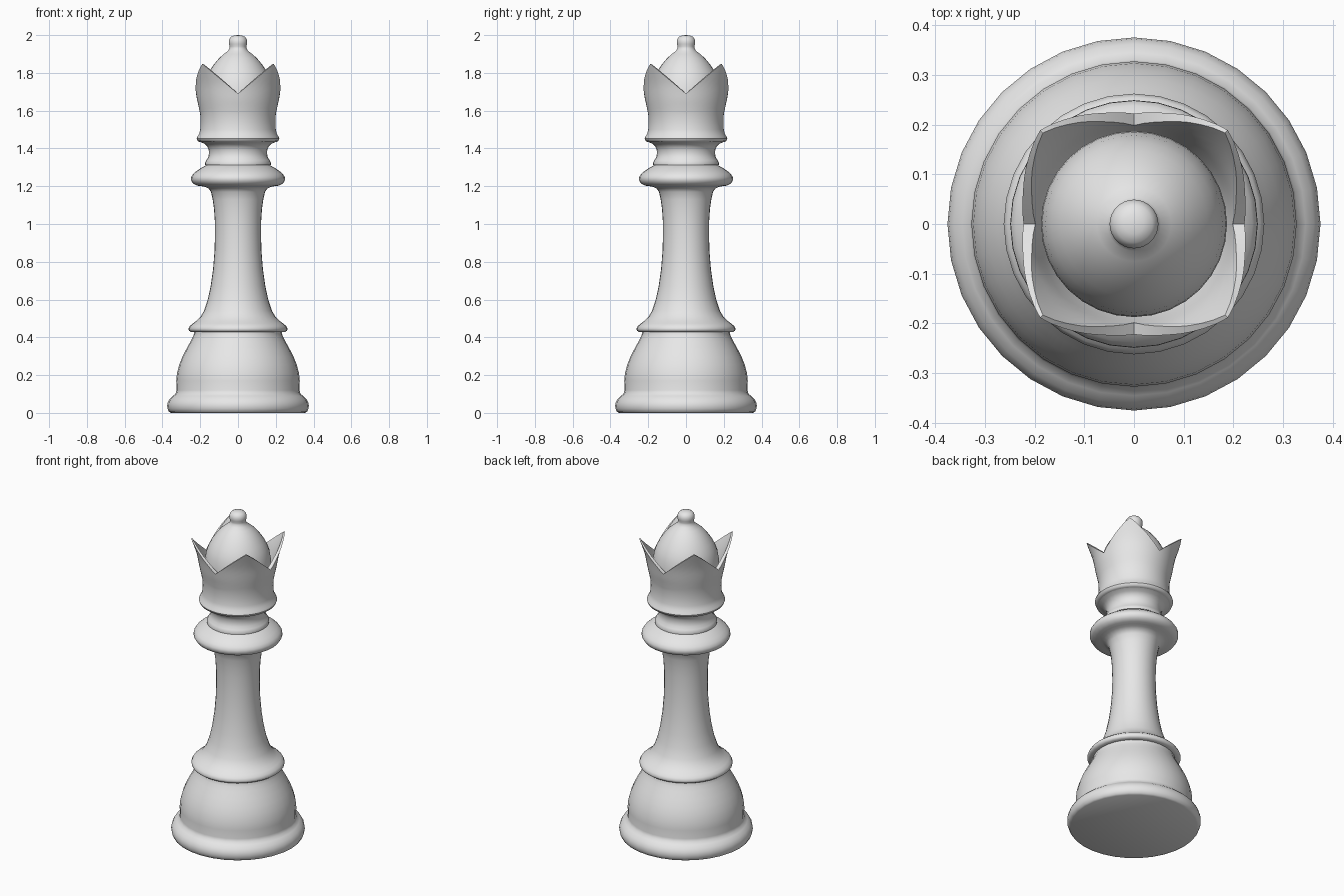
import bpy, bmesh, math

mat = bpy.data.materials.new("light grey")
mat.diffuse_color = (0.8, 0.8, 0.8, 1)


def lathe(name, profile, sides=32):
    """Turn a profile (points r, z, or a function of the angle) about z."""
    at = profile if callable(profile) else (lambda a: profile)
    bm = bmesh.new()
    cols = []
    for i in range(sides):
        a = 2 * math.pi * i / sides
        cols.append([bm.verts.new((r * math.cos(a), r * math.sin(a), z)) for r, z in at(a)])
    for i in range(sides):
        p, q = cols[i], cols[(i + 1) % sides]
        for j in range(len(p) - 1):
            bm.faces.new((p[j], q[j], q[j + 1], p[j + 1]))
    bmesh.ops.remove_doubles(bm, verts=bm.verts, dist=1e-5)
    bmesh.ops.recalc_face_normals(bm, faces=bm.faces)
    me = bpy.data.meshes.new(name)
    bm.to_mesh(me)
    bm.free()
    me.materials.append(mat)
    ob = bpy.data.objects.new(name, me)
    bpy.context.collection.objects.link(ob)
    bpy.ops.object.select_all(action='DESELECT')
    ob.select_set(True)
    bpy.context.view_layer.objects.active = ob
    bpy.ops.object.shade_smooth_by_angle(angle=math.radians(42))
    return ob


def interp(pts, z):
    """Radius at height z along a list of (r, z) points."""
    for (r0, z0), (r1, z1) in zip(pts, pts[1:]):
        if z <= z1:
            return r0 + (r1 - r0) * (z - z0) / (z1 - z0)
    return pts[-1][0]


# Foot and bell-shaped base
lathe("base", [(0, 0), (.355, 0), (.366, .006), (.373, .022), (.375, .038), (.372, .055),
               (.362, .074), (.345, .09), (.33, .102), (.326, .12), (.327, .17), (.323, .21),
               (.311, .255), (.295, .295), (.275, .335), (.253, .375), (.24, .40),
               (.232, .42), (.232, .43)])

# Lower ring and waisted stem
lathe("stem", [(.228, .428), (.25, .428), (.26, .436), (.262, .446), (.255, .46), (.24, .473),
               (.22, .487), (.198, .51), (.18, .54), (.16, .60), (.145, .67), (.132, .76),
               (.124, .86), (.122, .95), (.123, 1.02), (.127, 1.08), (.134, 1.13),
               (.143, 1.17), (.155, 1.187), (.175, 1.197), (.21, 1.203)])

# Collar
lathe("collar", [(.15, 1.195), (.215, 1.203), (.238, 1.214), (.249, 1.232), (.248, 1.248),
                 (.238, 1.264), (.22, 1.28), (.198, 1.295), (.175, 1.308), (.165, 1.312)])

# Neck below the crown
lathe("neck", [(.16, 1.31), (.174, 1.312), (.175, 1.323), (.168, 1.337), (.158, 1.352),
               (.154, 1.372), (.155, 1.392), (.162, 1.41), (.176, 1.424), (.198, 1.434)])

# Crown: flared wall with four V notches, tips on the diagonals
FLARE = [(.2, 1.58), (.208, 1.62), (.217, 1.66), (.222, 1.69), (.231, 1.74), (.25, 1.80), (.268, 1.85)]
FOOT = [(.17, 1.432), (.203, 1.434), (.214, 1.44), (.219, 1.452), (.214, 1.464), (.206, 1.477),
        (.2, 1.5), (.198, 1.54)]


def crown_profile(a):
    off = abs((a + math.pi / 4) % (math.pi / 2) - math.pi / 4)
    top = 1.69
    for _ in range(30):
        top = min(1.847, 1.69 + .157 * interp(FLARE, top) * math.sin(off) / .188)
    heights = [1.58 + (top - 1.58) * k / 8 for k in range(9)]
    outer = [(interp(FLARE, z), z) for z in heights]
    inner = [(r - .008 - .1 * (1.847 - z), z) for r, z in reversed(outer[3:])]
    return FOOT + outer + inner + [(.17, 1.6)]


lathe("crown", crown_profile, 64)

# Dome and knob on top
lathe("dome_and_knob", [(.184, 1.60), (.187, 1.67), (.185, 1.70), (.178, 1.745), (.166, 1.78),
                        (.148, 1.815), (.125, 1.848), (.1, 1.878), (.075, 1.9), (.054, 1.916),
                        (.045, 1.93), (.044, 1.94), (.048, 1.953), (.049, 1.966), (.046, 1.979),
                        (.037, 1.991), (.02, 1.998), (0, 2.0)])
